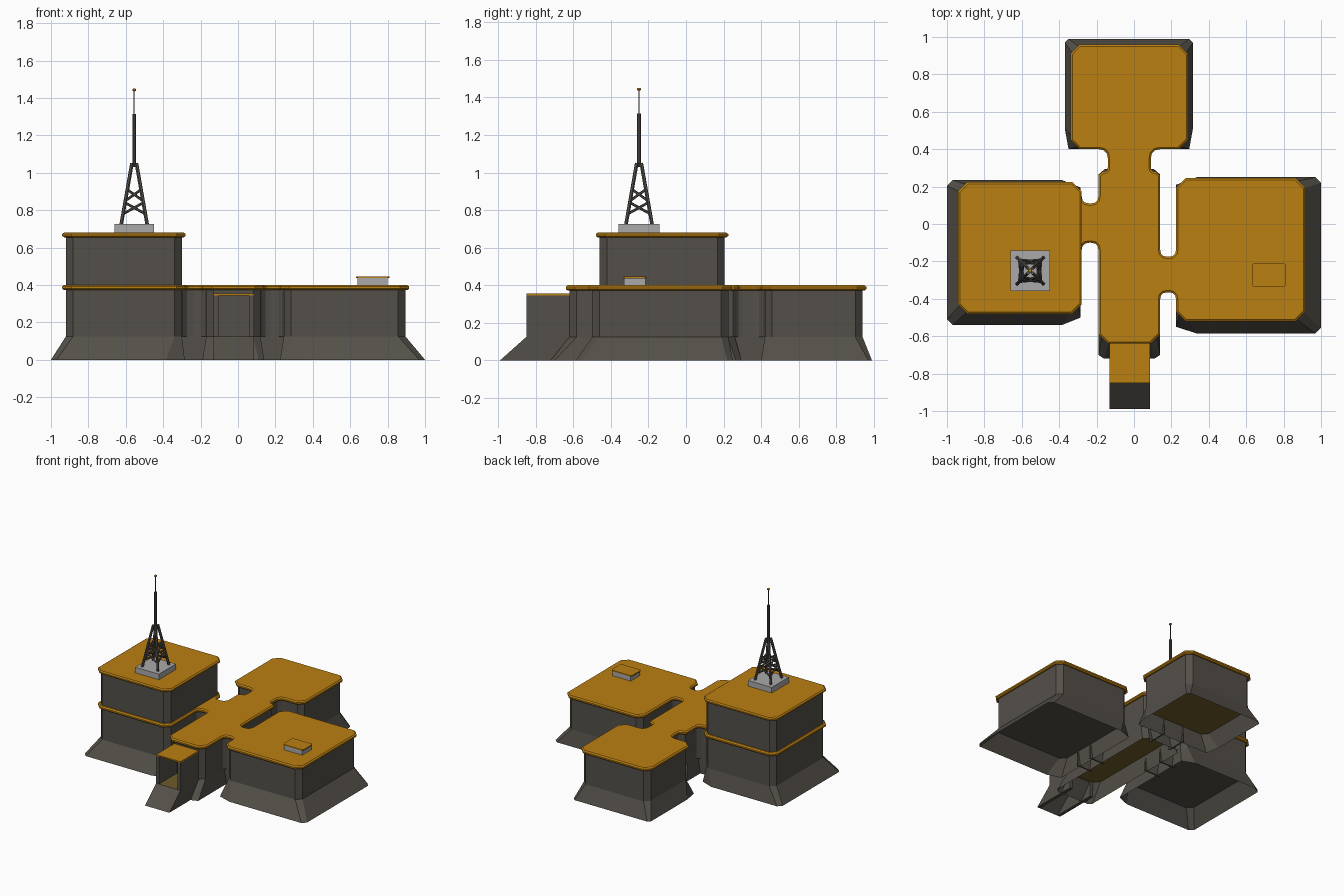
import bpy, bmesh, math
from mathutils import Vector, Matrix

if "Cube" in bpy.data.objects:
    bpy.data.objects.remove(bpy.data.objects["Cube"])


def material(name, rgb):
    m = bpy.data.materials.new(name)
    m.diffuse_color = (*rgb, 1)
    m.use_nodes = True
    m.node_tree.nodes["Principled BSDF"].inputs["Base Color"].default_value = m.diffuse_color
    return m


ORANGE = material("roof_orange", (0.50, 0.215, 0.006))
WALL = material("dark_grey_wall", (0.088, 0.080, 0.067))
PALE = material("pale_grey", (0.40, 0.40, 0.40))
FLOOR = material("brown_floor", (0.155, 0.108, 0.022))


def finish(name, bm, *mats):
    me = bpy.data.meshes.new(name)
    bm.to_mesh(me)
    bm.free()
    ob = bpy.data.objects.new(name, me)
    bpy.context.collection.objects.link(ob)
    for m in mats:
        me.materials.append(m)
    return ob


def loft(name, rings, mat, caps=True, bottom_mat=None):
    """Skin a stack of (outline, z) rings with equal point counts."""
    bm = bmesh.new()
    loops = [[bm.verts.new((x, y, z)) for x, y in poly] for poly, z in rings]
    for a, b in zip(loops, loops[1:]):
        n = len(a)
        for i in range(n):
            j = (i + 1) % n
            bm.faces.new((a[i], a[j], b[j], b[i]))
    if caps:
        bm.faces.new(loops[-1])
        f = bm.faces.new(loops[0][::-1])
        if bottom_mat:
            f.material_index = 1
    return finish(name, bm, mat, *([bottom_mat] if bottom_mat else []))


def rect(x0, x1, y0, y1):
    return [(x0, y0), (x1, y0), (x1, y1), (x0, y1)]


def box(name, x0, x1, y0, y1, z0, z1, mat):
    return loft(name, [(rect(x0, x1, y0, y1), z0), (rect(x0, x1, y0, y1), z1)], mat)


def soften(poly, radius=0.05):
    """Chamfer outer corners, round inner corners."""
    out = []
    for i, p in enumerate(poly):
        p, a, b = Vector(p), Vector(poly[i - 1]), Vector(poly[(i + 1) % len(poly)])
        r = min(radius, 0.45 * (a - p).length, 0.45 * (b - p).length)
        s, e = p + (a - p).normalized() * r, p + (b - p).normalized() * r
        u, v = p - a, b - p
        n = 1 if u.x * v.y - u.y * v.x > 0 else 3
        for k in range(n + 1):
            t = k / n
            q = s * (1 - t) ** 2 + p * 2 * t * (1 - t) + e * t * t
            out.append((q.x, q.y))
    return out


def inset(poly, d):
    out = []
    for i, p in enumerate(poly):
        p, a, b = Vector(p), Vector(poly[i - 1]), Vector(poly[(i + 1) % len(poly)])
        u, v = (p - a).normalized(), (b - p).normalized()
        m, n = Vector((-u.y, u.x)), Vector((-v.y, v.x))
        q = p + (m + n) * (d / (1 + m.dot(n)))
        out.append((q.x, q.y))
    return out


def roof(name, poly, z0, z1):
    lip, h = inset(poly, 0.01), (z1 - z0) * 0.3
    loft(name, [(lip, z0), (poly, z0 + h), (poly, z1 - h), (lip, z1)], ORANGE)


def skirt(name, top_rect, x0, x1, y0, y1, cuts):
    """Flared foot; cuts = corner chamfers from front left, anticlockwise."""
    (a, b), (c, d), (e, f), (g, h) = cuts
    low = [(x0, y0 + b), (x0 + a, y0), (x1 - c, y0), (x1, y0 + d),
           (x1, y1 - f), (x1 - e, y1), (x0 + g, y1), (x0, y1 - h)]
    top = inset(soften(top_rect), 0.02)
    loft(name, [(low, 0), (top, 0.125)], WALL, caps=False)
    return top


def rod(bm, p, q, r, sides=6):
    p, q = Vector(p), Vector(q)
    rot = (q - p).to_track_quat('Z', 'Y').to_matrix().to_4x4()
    bmesh.ops.create_cone(bm, cap_ends=True, segments=sides, radius1=r, radius2=r,
                          depth=(q - p).length,
                          matrix=Matrix.Translation((p + q) / 2) @ rot)


# ground floor: one joined plan for halls, links and corridor
plan = [(-.19, -.64), (.14, -.64), (.14, -.365), (.225, -.365), (.225, -.52),
        (.915, -.52), (.915, .245), (.225, .245), (.225, -.175), (.14, -.175),
        (.14, .28), (.09, .28), (.09, .40), (.29, .40), (.29, .96), (-.34, .96),
        (-.34, .40), (-.14, .40), (-.14, .28), (-.19, .28), (-.19, .11),
        (-.28, .11), (-.28, .225), (-.94, .225), (-.94, -.48), (-.28, -.48),
        (-.28, -.10), (-.19, -.10)]
outline = soften(plan)
walls = inset(outline, 0.02)
loft("ground_floor_walls", [(walls, .125), (walls, .38)], WALL, bottom_mat=FLOOR)
roof("ground_floor_roof", outline, .372, .40)

# flared skirts
left_rect = rect(-.94, -.28, -.48, .225)
s = (.03, .03)
left_top = skirt("left_hall_skirt", left_rect, -1, -.285, -.54, .235,
                 [s, (.10, .04), (.10, .04), s])
right_top = skirt("right_hall_skirt", rect(.225, .915, -.52, .245), .225, 1, -.585, .25,
                  [(.11, .035), s, s, (.11, .04)])
skirt("back_hall_skirt", rect(-.34, .29, .40, .96), -.37, .315, .40, .99,
      [(.02, .11), (.02, .11), (.02, .02), (.02, .02)])
skirt("corridor_skirt", rect(-.19, .14, -.64, .28), -.19, .14, -.72, .295,
      [(.03, .02), (.03, .02), (.035, .03), (.035, .03)])

# dark undersides of the side halls
for n, ring in (("left", left_top), ("right", right_top)):
    loft(n + "_hall_underside", [(ring, .119), (ring, .124)], WALL)

# footings below the three links
for y in (.085, -.08):
    box("left_link_footing", -.31, -.17, y - .005, y + .005, 0, .13, WALL)
for y in (-.20, -.34):
    box("right_link_footing", .12, .25, y - .005, y + .005, 0, .13, WALL)
for x in (-.115, .065):
    box("back_link_footing", x - .005, x + .005, .26, .42, 0, .13, WALL)

# upper storey
upper = soften(left_rect)
upper_wall = inset(upper, .02)
loft("upper_storey_walls", [(upper_wall, .39), (upper_wall, .665)], WALL)
roof("upper_storey_roof", upper, .655, .68)

# entrance porch: two side walls with sloping toes
side = [(-.62, 0), (-.62, .345), (-.85, .345), (-.85, .125), (-.99, 0)]
for n, x0 in (("left", -.13), ("right", .06)):
    bm = bmesh.new()
    f = bm.faces.new([bm.verts.new((x0, y, z)) for y, z in side])
    r = bmesh.ops.extrude_face_region(bm, geom=[f])
    bmesh.ops.translate(bm, vec=(.025, 0, 0),
                        verts=[v for v in r["geom"] if isinstance(v, bmesh.types.BMVert)])
    bmesh.ops.recalc_face_normals(bm, faces=bm.faces)
    finish("porch_%s_wall" % n, bm, WALL)
bm = bmesh.new()
bm.faces.new([bm.verts.new(c) for c in
              ((-.105, -.99, 0), (.06, -.99, 0), (.06, -.85, .125), (-.105, -.85, .125))])
finish("porch_ramp", bm, WALL)
box("porch_floor", -.105, .06, -.85, -.62, .118, .125, FLOOR)
box("porch_roof", -.13, .085, -.85, -.61, .345, .355, ORANGE)

# roof hatch
box("hatch_body", .64, .80, -.33, -.215, .395, .438, PALE)
loft("hatch_lid", [(soften(rect(.63, .81, -.335, -.21), .008), z) for z in (.437, .446)], ORANGE)

# lattice mast
CX, CY = -.555, -.25
box("mast_plinth", CX - .105, CX + .105, CY - .108, CY + .108, .675, .725, PALE)
corners = [(-1, -1), (1, -1), (1, 1), (-1, 1)]


def leg(c, z):
    h = .07 + (.012 - .07) * (z - .72) / (1.05 - .72)
    return (CX + c[0] * h, CY + c[1] * h, z)


bm = bmesh.new()
for i, c in enumerate(corners):
    rod(bm, leg(c, .715), leg(c, 1.05), .010)
    d = corners[(i + 1) % 4]
    for lo, hi in ((.78, .84), (.85, .91)):
        rod(bm, leg(c, lo), leg(d, hi), .007)
        rod(bm, leg(d, lo), leg(c, hi), .007)
rod(bm, (CX, CY, 1.03), (CX, CY, 1.315), .010, 8)
rod(bm, (CX, CY, 1.31), (CX, CY, 1.44), .003)
finish("lattice_mast", bm, WALL)

# mast tip
bm = bmesh.new()
bmesh.ops.create_uvsphere(bm, u_segments=10, v_segments=6, radius=.011,
                          matrix=Matrix.Translation((CX, CY, 1.443)) @ Matrix.Diagonal((1, 1, .75, 1)))
finish("mast_tip", bm, ORANGE)
